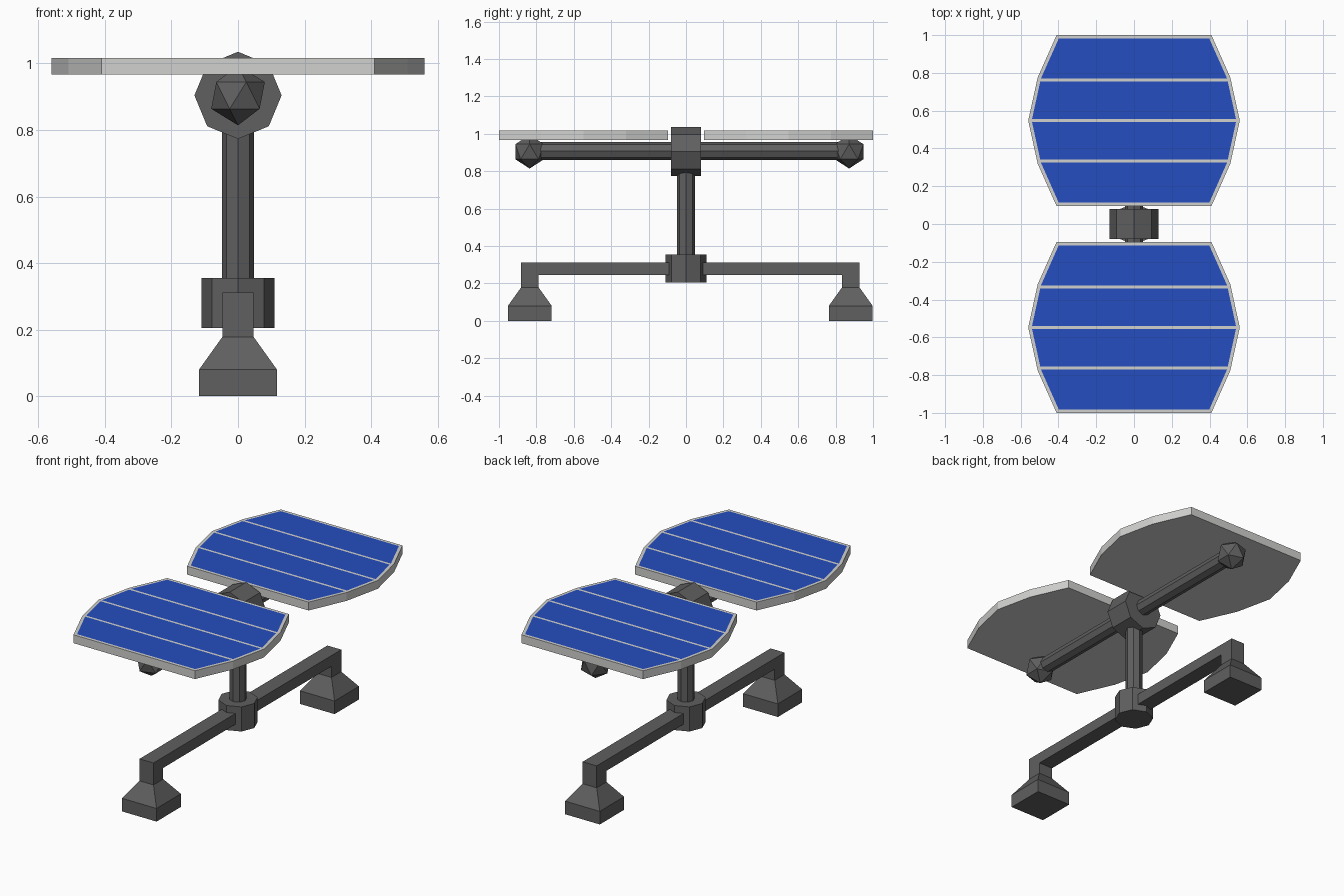
import bpy
import bmesh
import math
from mathutils import Vector

cube = bpy.data.objects.get("Cube")
if cube:
    bpy.data.objects.remove(cube, do_unlink=True)


def make_material(name, rgb):
    mat = bpy.data.materials.new(name)
    mat.use_nodes = True
    mat.diffuse_color = (*rgb, 1)
    mat.node_tree.nodes["Principled BSDF"].inputs["Base Color"].default_value = (*rgb, 1)
    return mat


DARK = make_material("dark metal", (0.115, 0.115, 0.115))
LIGHT = make_material("light grey frame", (0.64, 0.64, 0.63))
BLUE = make_material("solar blue", (0.018, 0.075, 0.52))


def finish(name, bm, mats):
    bmesh.ops.recalc_face_normals(bm, faces=bm.faces[:])
    mesh = bpy.data.meshes.new(name)
    bm.to_mesh(mesh)
    bm.free()
    for m in mats:
        mesh.materials.append(m)
    ob = bpy.data.objects.new(name, mesh)
    bpy.context.collection.objects.link(ob)
    return ob


def loft(bm, rings):
    """Closed solid through a list of equal-length point rings."""
    loops = [[bm.verts.new(p) for p in ring] for ring in rings]
    n = len(loops[0])
    for a, b in zip(loops, loops[1:]):
        for i in range(n):
            j = (i + 1) % n
            bm.faces.new((a[i], a[j], b[j], b[i]))
    bm.faces.new(loops[0][::-1])
    return bm.faces.new(loops[-1])


def octagon_bar(name, start, end, radius):
    start, end = Vector(start), Vector(end)
    axis = (end - start).normalized()
    u = Vector((1, 0, 0))
    v = axis.cross(u)
    bm = bmesh.new()
    loft(bm, [[c + radius * (u * math.cos(i * math.pi / 4) + v * math.sin(i * math.pi / 4))
               for i in range(8)] for c in (start, end)])
    return finish(name, bm, [DARK])


def square(y, z, h):
    return [(-h, y - h, z), (h, y - h, z), (h, y + h, z), (-h, y + h, z)]


# Central column: collar, post and hub
octagon_bar("base_collar", (0, 0, 0.205), (0, 0, 0.355), 0.11)
octagon_bar("post", (0, 0, 0.34), (0, 0, 0.85), 0.048)
octagon_bar("hub", (0, -0.08, 0.904), (0, 0.08, 0.904), 0.131)

# Each side: arm with faceted end ball, base beam with leg and flared foot
for side, ball_y, foot_y in (("front", -0.836, -0.835), ("back", 0.872, 0.881)):
    s = 1 if ball_y > 0 else -1
    octagon_bar(side + "_arm", (0, 0.05 * s, 0.908), (0, ball_y, 0.908), 0.048)

    bpy.ops.mesh.primitive_ico_sphere_add(subdivisions=1, radius=0.09, location=(0, ball_y, 0.904))
    ball = bpy.context.object
    ball.name = side + "_arm_end"
    ball.data.materials.append(DARK)

    # L-shaped beam profile in the yz plane, swept across x
    w = 0.047
    out, inn = foot_y + w * s, foot_y - w * s
    profile = [(0.05 * s, 0.312), (out, 0.312), (out, 0.178),
               (inn, 0.178), (inn, 0.246), (0.05 * s, 0.246)]
    bm = bmesh.new()
    loft(bm, [[(x, y, z) for y, z in profile] for x in (-w, w)])
    finish(side + "_base_beam", bm, [DARK])

    bm = bmesh.new()
    loft(bm, [square(foot_y, z, h) for z, h in ((0, 0.117), (0.08, 0.117), (0.178, w))])
    finish(side + "_foot", bm, [DARK])

# Solar panels: ten-sided slab, inset rim, blue cells split by thin strips
CENTER, STRIP, GAP = 0.5475, 0.214, 0.0075
half = [(0.41, -0.4525), (0.51, -0.228), (0.56, 0), (0.51, 0.228), (0.41, 0.4525)]
outline = half + [(-x, y) for x, y in reversed(half)]
for side, s in (("front", -1), ("back", 1)):
    bm = bmesh.new()
    yc = s * CENTER
    top = loft(bm, [[(x, yc + y, z) for x, y in outline] for z in (0.966, 1.017)])
    bm.normal_update()
    bmesh.ops.inset_region(bm, faces=[top], thickness=0.018, use_even_offset=True)
    cells = [top]
    for k in (-1, 0, 1):
        for d in (-GAP, GAP):
            geom = cells + list({e for f in cells for e in f.edges}) + list({v for f in cells for v in f.verts})
            cut = bmesh.ops.bisect_plane(bm, geom=geom, plane_co=(0, yc + k * STRIP + d, 0),
                                         plane_no=(0, 1, 0))
            cells = [g for g in cut["geom"] if isinstance(g, bmesh.types.BMFace)]
    for f in cells:
        y = f.calc_center_bounds().y - yc
        in_strip = any(abs(y - k * STRIP) < GAP for k in (-1, 0, 1))
        f.material_index = 0 if in_strip else 1
    finish(side + "_solar_panel", bm, [LIGHT, BLUE])
